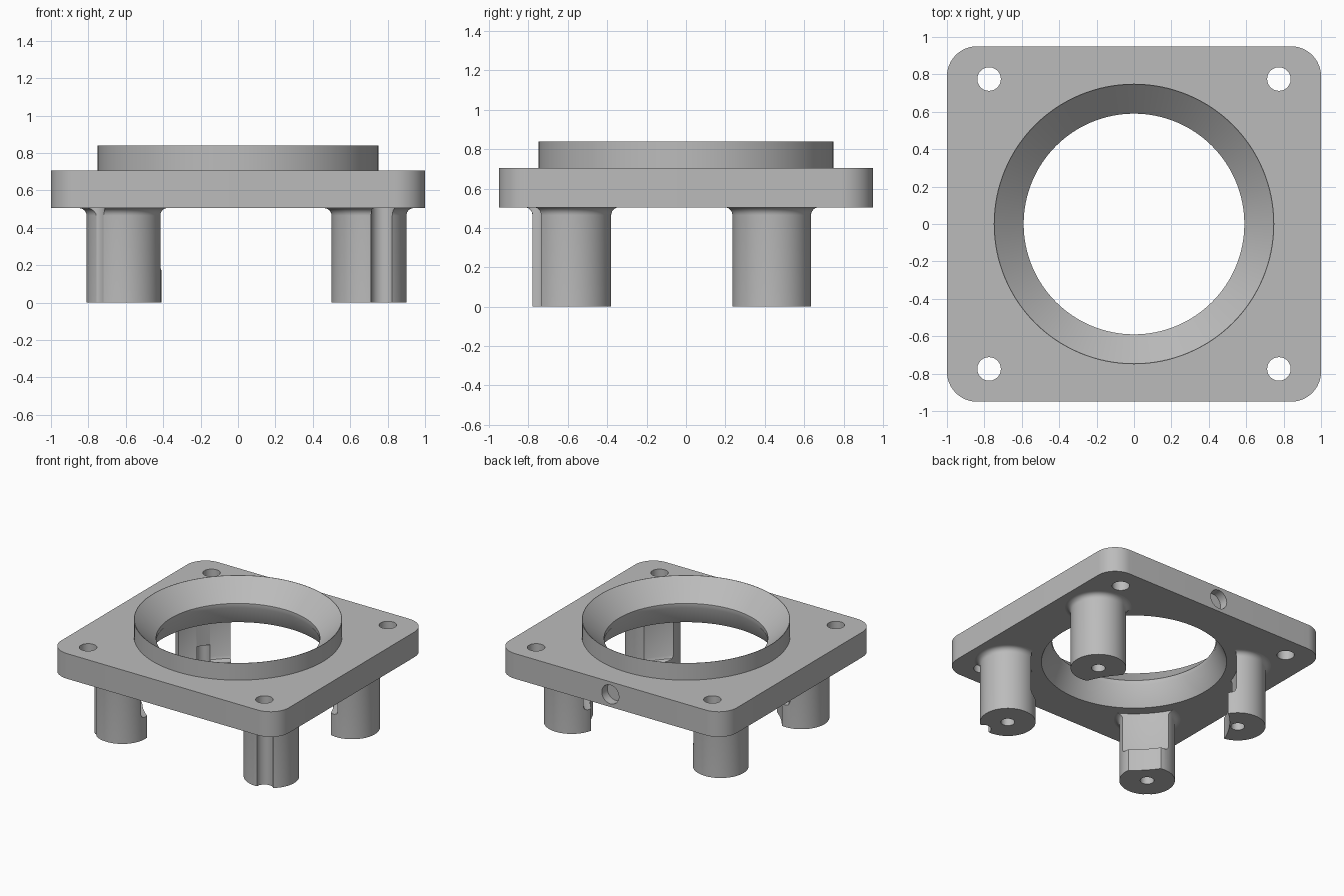
import bpy
import bmesh
import math
from mathutils import Matrix, Vector

if "Cube" in bpy.data.objects:
    bpy.data.objects.remove(bpy.data.objects["Cube"], do_unlink=True)

grey = bpy.data.materials.new("plain_grey")
grey.use_nodes = True
GREY = (0.5, 0.5, 0.5, 1)
grey.diffuse_color = GREY
grey.node_tree.nodes["Principled BSDF"].inputs["Base Color"].default_value = GREY

PLATE_BOTTOM, PLATE_TOP, COLLAR_TOP = 0.505, 0.705, 0.84


def stack(name, loops):
    """Solid made by joining equal-length loops of points and capping both ends."""
    bm = bmesh.new()
    rings = [[bm.verts.new(p) for p in loop] for loop in loops]
    n = len(rings[0])
    for low, high in zip(rings, rings[1:]):
        for i in range(n):
            j = (i + 1) % n
            bm.faces.new((low[i], low[j], high[j], high[i]))
    bm.faces.new(rings[0])
    bm.faces.new(rings[-1])
    bmesh.ops.recalc_face_normals(bm, faces=bm.faces)
    mesh = bpy.data.meshes.new(name)
    bm.to_mesh(mesh)
    bm.free()
    mesh.materials.append(grey)
    obj = bpy.data.objects.new(name, mesh)
    bpy.context.collection.objects.link(obj)
    return obj


def lathe(name, profile, x=0, y=0, sides=64):
    """Revolve (radius, height) points about an upright axis."""
    turns = [math.tau * i / sides for i in range(sides)]
    return stack(name, [[(x + r * math.cos(t), y + r * math.sin(t), z) for t in turns]
                        for r, z in profile])


def combine(obj, others, operation):
    """Apply booleans to obj one after another."""
    for other in others:
        mod = obj.modifiers.new("bool", "BOOLEAN")
        mod.operation, mod.solver, mod.object = operation, "EXACT", other
    bpy.context.view_layer.update()
    graph = bpy.context.evaluated_depsgraph_get()
    mesh = bpy.data.meshes.new_from_object(obj.evaluated_get(graph))
    obj.modifiers.clear()
    obj.data = mesh


def smooth(obj):
    bpy.ops.object.select_all(action="DESELECT")
    obj.select_set(True)
    bpy.context.view_layer.objects.active = obj
    bpy.ops.object.shade_smooth_by_angle(angle=math.radians(30))


# Rounded rectangular plate
HALF_X, HALF_Y, CORNER = 1.0, 0.95, 0.16
outline = []
for quarter, (sx, sy) in enumerate([(1, 1), (-1, 1), (-1, -1), (1, -1)]):
    for step in range(13):
        t = math.pi / 2 * (quarter + step / 12)
        outline.append((sx * (HALF_X - CORNER) + CORNER * math.cos(t),
                        sy * (HALF_Y - CORNER) + CORNER * math.sin(t)))
plate = stack("mounting_plate", [[(x, y, z) for x, y in outline]
                                 for z in (PLATE_BOTTOM, PLATE_TOP)])

# Raised collar, waisted bore, corner screw holes and a pocket in the back edge
collar = lathe("collar", [(0.75, 0.65), (0.75, COLLAR_TOP)], sides=128)
bore = lathe("bore_cutter", [(0.667, 0.45), (0.667, PLATE_BOTTOM), (0.59, 0.655),
                             (0.59, 0.69), (0.747, COLLAR_TOP), (0.768, 0.86)], sides=128)
screws = [lathe("screw_cutter", [(0.063, -0.1), (0.063, 0.8)], x, y, 40)
          for x in (-0.775, 0.775) for y in (-0.775, 0.775)]
pocket = lathe("pocket_cutter", [(0.075, -0.07), (0.075, 0.07)], sides=40)
pocket.data.transform(Matrix.Translation(Vector((0, HALF_Y, 0.605)))
                      @ Matrix.Rotation(math.pi / 2, 4, "X"))
combine(plate, [collar], "UNION")
combine(plate, [bore, pocket] + screws, "DIFFERENCE")
smooth(plate)

# Stepped clearance that hollows the inner side of the legs
clearance = lathe("clearance_cutter", [(0.69, -0.1), (0.69, 0.175), (0.72, 0.175),
                                       (0.741, 0.184), (0.75, 0.205), (0.75, 0.6)], sides=128)

# Four legs with a filleted root and a blind hole in the foot
FILLET = 0.04
leg_profile = [(0.2, 0)]
for step in range(7):
    t = math.pi / 2 * step / 6
    leg_profile.append((0.2 + FILLET * (1 - math.cos(t)),
                        PLATE_BOTTOM - FILLET * (1 - math.sin(t))))
leg_profile.append((0.2 + FILLET, PLATE_BOTTOM + 0.01))
helpers = [collar, bore, pocket, clearance] + screws
for side, x in (("right", -0.61), ("left", 0.70)):
    for end, y in (("front", -0.58), ("back", 0.435)):
        leg = lathe(f"{end}_{side}_leg", leg_profile, x, y)
        foot_hole = lathe("foot_hole_cutter", [(0.05, -0.1), (0.05, 0.3)], x, y, 32)
        helpers.append(foot_hole)
        combine(leg, [clearance, foot_hole] + screws, "DIFFERENCE")
        smooth(leg)

for helper in helpers:
    bpy.data.objects.remove(helper, do_unlink=True)
